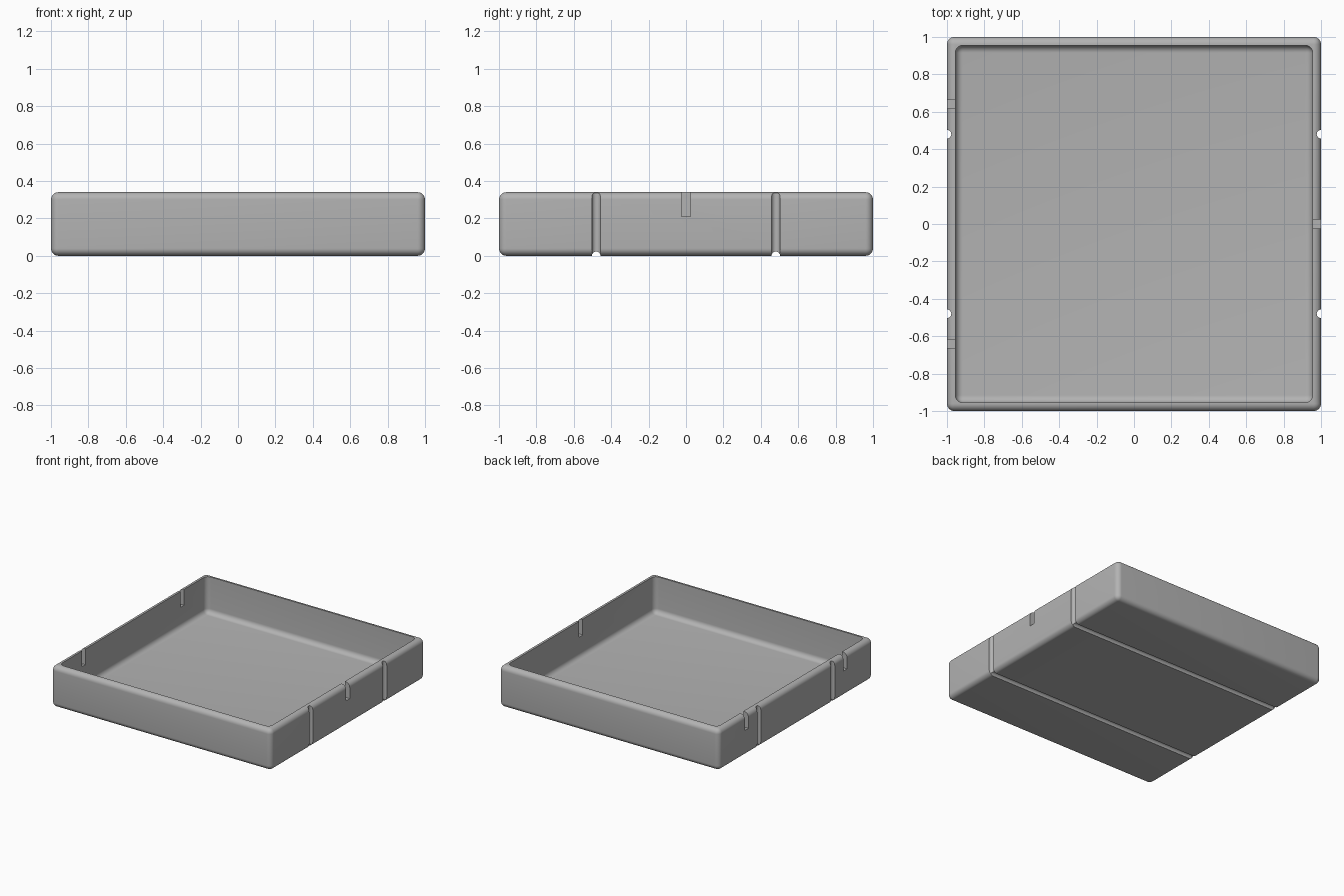
import bpy
import bmesh
from math import pi

cube = bpy.data.objects.get("Cube")
if cube:
    bpy.data.objects.remove(cube, do_unlink=True)

HEIGHT = 0.34
WALL = 0.045
FLOOR = 0.04
ROUND = 0.04
GROOVE_R = 0.023
GROOVE_Y = 0.48

grey = bpy.data.materials.new("plain grey")
grey.use_nodes = True
colour = (0.45, 0.45, 0.45, 1)
grey.diffuse_color = colour
grey.node_tree.nodes["Principled BSDF"].inputs["Base Color"].default_value = colour


def rounded_box(name, half, bottom, top):
    """Square box with rounded sides and base but a sharp top edge."""
    bm = bmesh.new()
    bmesh.ops.create_cube(bm, size=2)
    for v in bm.verts:
        v.co.x *= half
        v.co.y *= half
        v.co.z = top if v.co.z > 0 else bottom
    edges = [e for e in bm.edges if not all(v.co.z == top for v in e.verts)]
    bmesh.ops.bevel(bm, geom=edges, offset=ROUND, segments=8, profile=0.5, affect='EDGES')
    mesh = bpy.data.meshes.new(name)
    bm.to_mesh(mesh)
    bm.free()
    mesh.materials.append(grey)
    obj = bpy.data.objects.new(name, mesh)
    bpy.context.collection.objects.link(obj)
    return obj


def rod(name, location, length, rotation=(0, 0, 0)):
    bpy.ops.mesh.primitive_cylinder_add(vertices=32, radius=GROOVE_R, depth=length,
                                        location=location, rotation=rotation)
    bpy.context.object.name = name
    return bpy.context.object


def notch(name, x, y):
    bpy.ops.mesh.primitive_cube_add(size=1, location=(x, y, 0.36))
    bpy.context.object.name = name
    bpy.context.object.scale = (0.2, 0.046, 0.3)
    return bpy.context.object


# Tray body and the shapes cut from it
tray = rounded_box("tray", 1, 0, HEIGHT)
cutters = [rounded_box("tray_hollow", 1 - WALL, FLOOR, HEIGHT + 0.2)]

# Cord grooves down both sides and across the underside
for y in (-GROOVE_Y, GROOVE_Y):
    cutters.append(rod("base_groove", (0, y, 0), 2.4, (0, pi / 2, 0)))
    for x in (-1, 1):
        cutters.append(rod("side_groove", (x, y, 0.2), 0.6))

# Slots through the rim: one on the left wall, two on the right
for x, y in ((1, 0), (-1, 0.64), (-1, -0.64)):
    cutters.append(notch("rim_slot", x, y))

# Apply each cut, then remove its cutter
bpy.context.view_layer.objects.active = tray
for cutter in cutters:
    cutter.hide_render = True
    mod = tray.modifiers.new("cut", 'BOOLEAN')
    mod.operation = 'DIFFERENCE'
    mod.solver = 'EXACT'
    mod.object = cutter
    bpy.ops.object.modifier_apply(modifier=mod.name)
    bpy.data.objects.remove(cutter, do_unlink=True)

tray.data.materials.clear()
tray.data.materials.append(grey)
for face in tray.data.polygons:
    face.material_index = 0

bpy.ops.object.select_all(action='DESELECT')
tray.select_set(True)
bpy.ops.object.shade_smooth_by_angle(angle=pi / 6)
